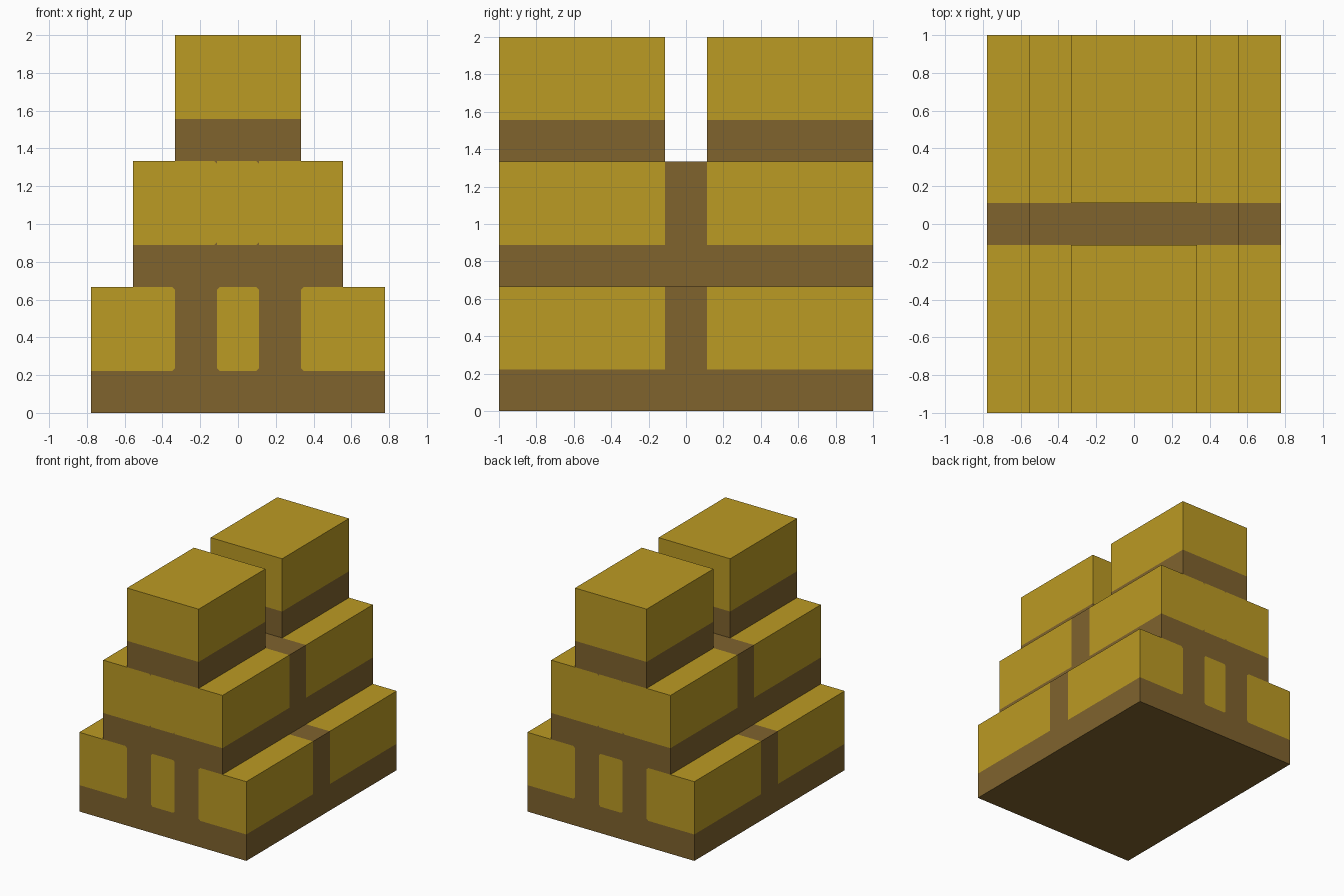
import bpy
import bmesh
from mathutils import Vector

if "Cube" in bpy.data.objects:
    bpy.data.objects.remove(bpy.data.objects["Cube"], do_unlink=True)

U = 1 / 9            # the whole stack sits on a grid of this unit
CHAMFER = 0.015      # clipped corners of the end panels
X, Y, Z = Vector((1, 0, 0)), Vector((0, 1, 0)), Vector((0, 0, 1))


def material(name, rgb):
    mat = bpy.data.materials.new(name)
    mat.use_nodes = True
    mat.diffuse_color = (*rgb, 1)
    mat.node_tree.nodes["Principled BSDF"].inputs["Base Color"].default_value = (*rgb, 1)
    return mat


BROWN = material("brown strapping", (0.215, 0.125, 0.027))
GOLD = material("gold", (0.50, 0.325, 0.017))


def cut(bm, point, normal, geom=None):
    geom = geom or bm.verts[:] + bm.edges[:] + bm.faces[:]
    bmesh.ops.bisect_plane(bm, geom=geom, plane_co=point, plane_no=normal)


def block(name, half_x, y0, y1, z0, gaps):
    """Box with brown base band, cross strap, and brown end gaps (|x| ranges)."""
    z1, band = z0 + 6 * U, z0 + 2 * U
    bm = bmesh.new()
    bmesh.ops.create_cube(bm, size=1)
    bmesh.ops.scale(bm, vec=(2 * half_x, y1 - y0, z1 - z0), verts=bm.verts)
    bmesh.ops.translate(bm, vec=(0, (y0 + y1) / 2, (z0 + z1) / 2), verts=bm.verts)

    # Cut lines between the two colours
    cut(bm, Z * band, Z)
    if y0 < 0 < y1:
        for s in (-1, 1):
            cut(bm, Y * s * U, Y)
    edges = sorted({s * e for gap in gaps for e in gap if e for s in (-1, 1)})
    for e in edges:
        cut(bm, X * e, X)

    def is_gold(face):
        c, n = face.calc_center_median(), face.normal
        if n.z < -0.5 or (n.z < 0.5 and c.z < band):
            return False
        if abs(n.y) > 0.5:
            return not any(a < abs(c.x) < b for a, b in gaps)
        return abs(c.y) > U

    bm.normal_update()
    for f in bm.faces:
        f.material_index = int(is_gold(f))

    # Clip panel corners that border a brown gap on the two ends
    for end in (y0, y1):
        for e in edges:
            for z, up in ((band, 1), (z1, -1)):
                corner = Vector((e, end, z))
                for f in bm.faces[:]:
                    if abs(f.normal.y) < 0.5 or f.material_index == 0:
                        continue
                    if any((v.co - corner).length < 1e-4 for v in f.verts):
                        inward = 1 if f.calc_center_median().x > e else -1
                        diagonal = Vector((inward, 0, up))
                        cut(bm, corner + X * inward * CHAMFER, diagonal,
                            [f, *f.edges, *f.verts])
                        break
    for f in bm.faces:
        if f.calc_area() < CHAMFER ** 2:
            f.material_index = 0

    mesh = bpy.data.meshes.new(name)
    bm.to_mesh(mesh)
    bm.free()
    mesh.materials.append(BROWN)
    mesh.materials.append(GOLD)
    obj = bpy.data.objects.new(name, mesh)
    bpy.context.scene.collection.objects.link(obj)


# Stepped tiers, with two separate blocks on top
block("bottom_tier", 7 * U, -1, 1, 0, [(U, 3 * U)])
block("middle_tier", 5 * U, -1, 1, 6 * U, [(0, U)])
block("front_top_block", 3 * U, -1, -U, 12 * U, [])
block("back_top_block", 3 * U, U, 1, 12 * U, [])
